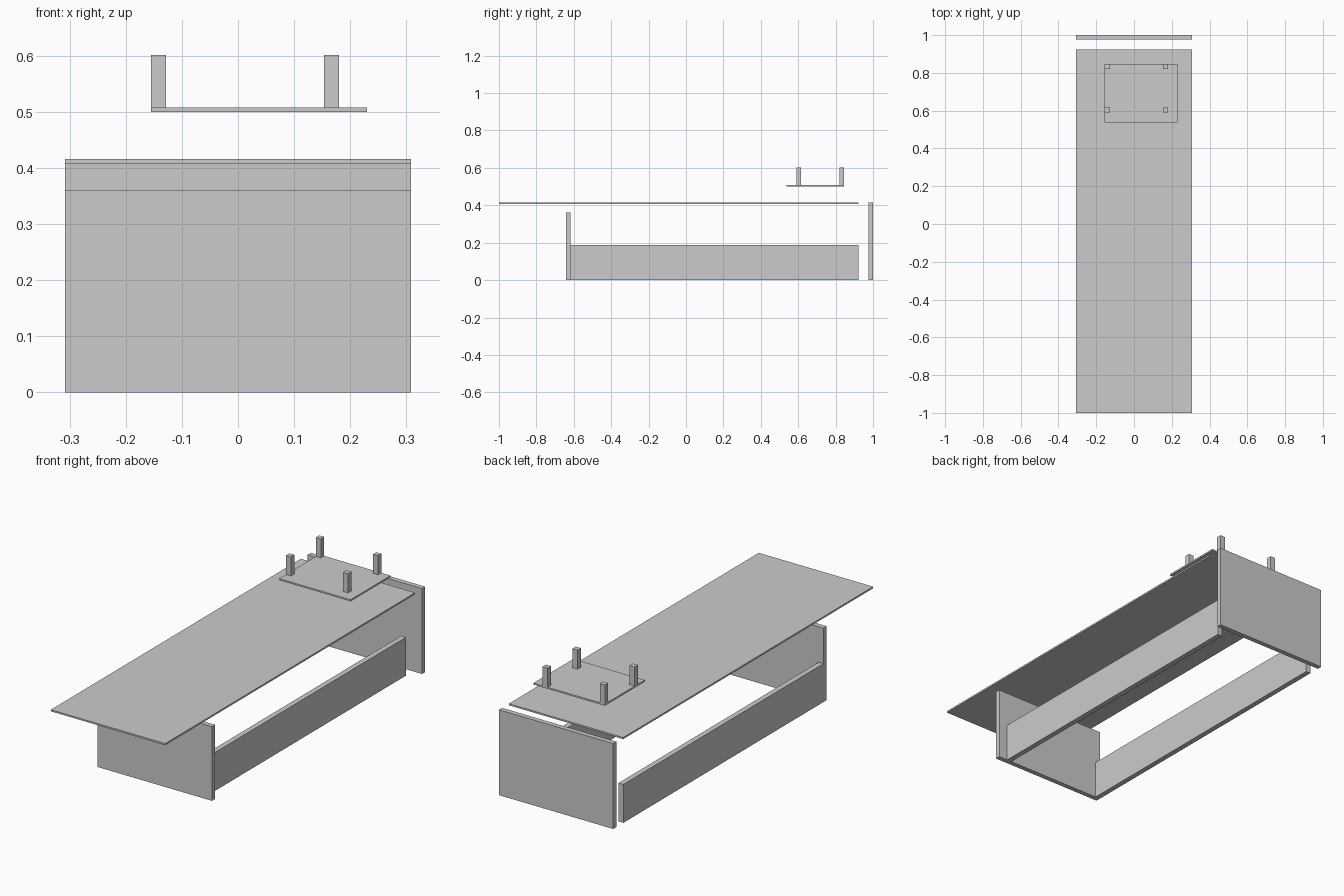
import bpy

if "Cube" in bpy.data.objects:
    bpy.data.objects.remove(bpy.data.objects["Cube"])


def box(name, x, y, z):
    """Axis-aligned box from (min, max) ranges."""
    bpy.ops.mesh.primitive_cube_add(size=1)
    ob = bpy.context.object
    ob.name = name
    ob.location = [(a + b) / 2 for a, b in (x, y, z)]
    ob.scale = [b - a for a, b in (x, y, z)]
    bpy.ops.object.transform_apply(location=True, rotation=False, scale=True)
    return ob


W = 0.308   # half width
T = 0.026   # board thickness

# Large thin top board
box("top_board", (-W, W), (-1.0, 0.923), (0.408, 0.416))

# End panels
box("front_panel", (-W, W), (-0.641, -0.617), (0, 0.361))
box("back_panel", (-W, W), (0.976, 1.0), (0, 0.416))

# Side rails, the right one set inwards
box("left_rail", (-W, -W + T), (-0.617, 0.922), (0, 0.187))
box("right_rail", (0.260 - T, 0.260), (-0.617, 0.922), (0, 0.187))

# Small upturned plate with four posts
box("small_plate", (-0.155, 0.23), (0.538, 0.846), (0.5, 0.508))
for side, x in (("left", -0.155), ("right", 0.153)):
    for end, y in (("front", 0.590), ("back", 0.820)):
        box(f"{end}_{side}_post", (x, x + 0.027), (y, y + T), (0.508, 0.601))
